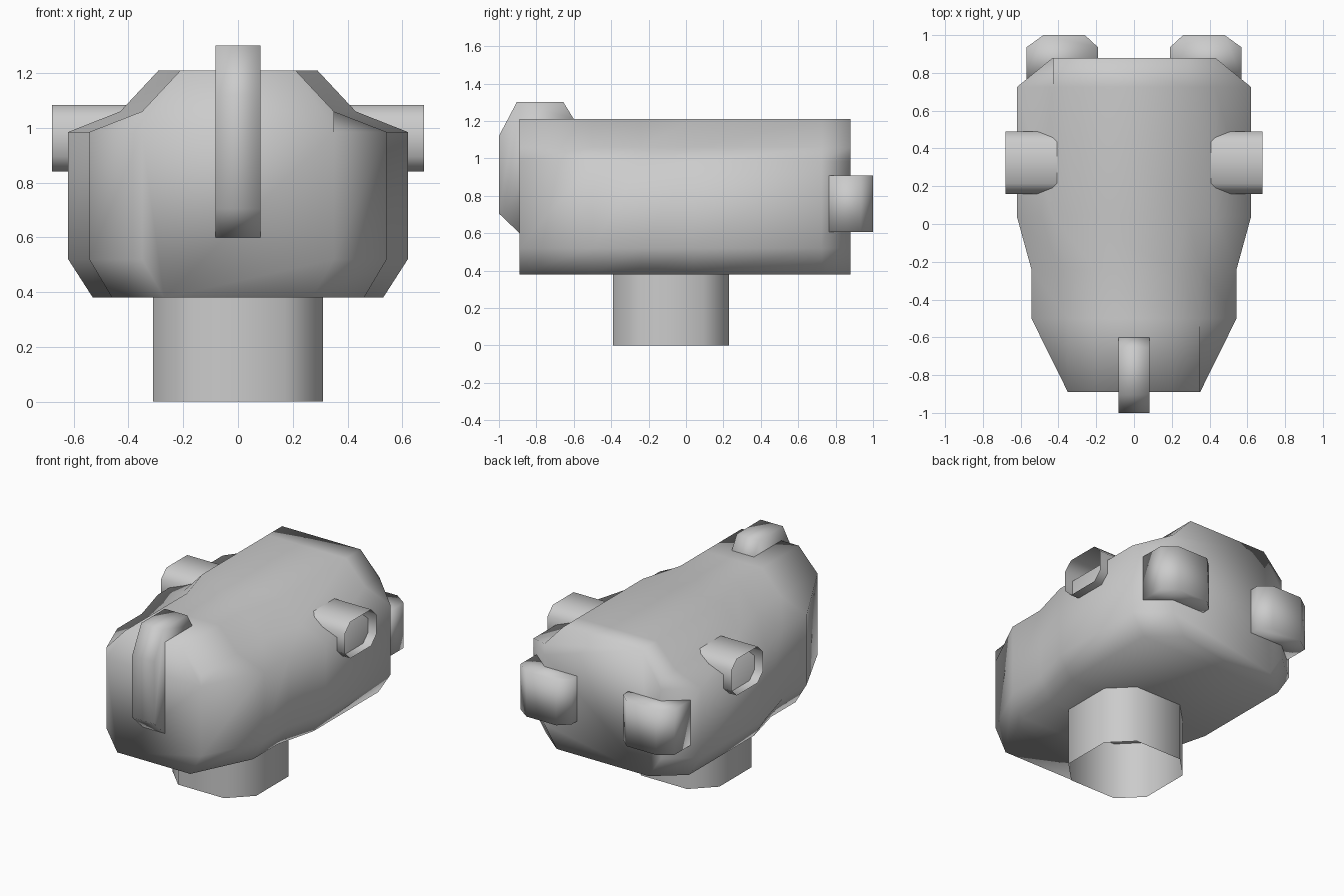
import bpy, bmesh

if "Cube" in bpy.data.objects:
    bpy.data.objects.remove(bpy.data.objects["Cube"])


def make_object(name, rings, cap=True, cap_start=True):
    """Skin equal-length closed loops of points into one smooth-shaded part."""
    bm = bmesh.new()
    loops = [[bm.verts.new(p) for p in ring] for ring in rings]
    n = len(loops[0])
    for a, b in zip(loops, loops[1:]):
        for i in range(n):
            j = (i + 1) % n
            bm.faces.new((a[i], a[j], b[j], b[i]))
    if cap_start:
        bm.faces.new(loops[0])
    if cap:
        bm.faces.new(loops[-1])
    bmesh.ops.recalc_face_normals(bm, faces=bm.faces[:])
    mesh = bpy.data.meshes.new(name)
    bm.to_mesh(mesh)
    bm.free()
    for p in mesh.polygons:
        p.use_smooth = True
    obj = bpy.data.objects.new(name, mesh)
    bpy.context.collection.objects.link(obj)
    return obj


def chamfered_rect(u0, u1, v0, v1, c):
    return [(u0 + c, v0), (u1 - c, v0), (u1, v0 + c), (u1, v1 - c),
            (u1 - c, v1), (u0 + c, v1), (u0, v1 - c), (u0, v0 + c)]


# Body: half cross-sections lofted from front to back
heights = [0.38, 0.52, 0.985, 1.06, 1.21]
wide = [0.53, 0.62, 0.62, 0.43, 0.29]
narrow = [0.46, 0.543, 0.543, 0.35, 0.21]
stations = [
    (-0.89, [0.27, 0.35, 0.35, 0.35, 0.21]),
    (-0.50, narrow),
    (-0.24, narrow),
    (0.04, wide),
    (0.725, wide),
    (0.88, [0.34, 0.43, 0.43, 0.43, 0.29]),
]
rings = []
for y, half in stations:
    right = [(x, y, z) for x, z in zip(half, heights)]
    rings.append(right + [(-x, y, z) for x, y, z in reversed(right)])
make_object("body", rings)

# Neck: chamfered square tube, open at the bottom
neck = chamfered_rect(-0.31, 0.31, -0.39, 0.23, 0.14)
make_object("neck", [[(x, y, z) for x, y in neck] for z in (0, 0.4)],
            cap=False, cap_start=False)

# Crest fin on the front
fin = [(-0.6, 0.6), (-0.89, 0.6), (-1.0, 0.705), (-1.0, 1.12),
       (-0.905, 1.30), (-0.655, 1.30), (-0.60, 1.21)]
make_object("crest_fin", [[(x, y, z) for y, z in fin] for x in (-0.082, 0.082)])

for side, s in (("right", 1), ("left", -1)):
    # Side tubes, open at the outer end
    tube = chamfered_rect(0.16, 0.49, 0.84, 1.083, 0.055)
    make_object(side + "_side_tube",
                [[(s * x, y, z) for y, z in tube] for x in (0.40, 0.68)],
                cap=False, cap_start=False)
    # Rear blocks with bevelled back corners
    block = [(0.19, 0.765), (0.19, 0.935), (0.26, 1.0),
             (0.48, 1.0), (0.57, 0.935), (0.57, 0.765)]
    make_object(side + "_rear_block",
                [[(s * x, y, z) for x, y in block] for z in (0.605, 0.907)])
